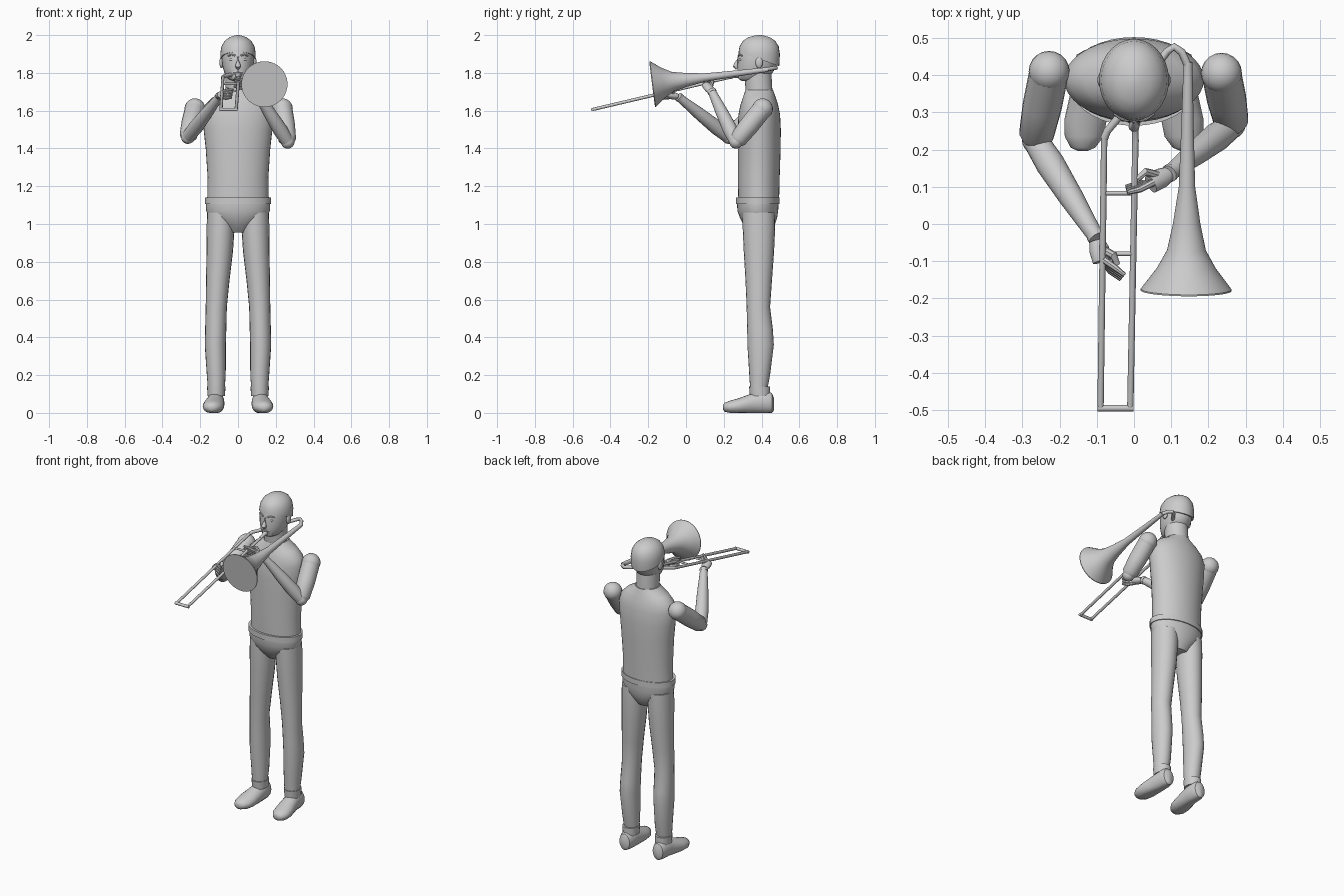
import bpy, bmesh
from math import cos, sin, pi, radians
from mathutils import Vector

old = bpy.data.objects.get("Cube")
if old:
    bpy.data.objects.remove(old, do_unlink=True)

grey = bpy.data.materials.new("plain grey")
grey.use_nodes = True
grey.diffuse_color = (0.6, 0.6, 0.6, 1)
grey.node_tree.nodes["Principled BSDF"].inputs["Base Color"].default_value = (0.6, 0.6, 0.6, 1)


def finish(name, bm, angle=40):
    bmesh.ops.recalc_face_normals(bm, faces=bm.faces)
    me = bpy.data.meshes.new(name)
    bm.to_mesh(me)
    bm.free()
    me.materials.append(grey)
    me.shade_smooth()
    me.set_sharp_from_angle(angle=radians(angle))
    ob = bpy.data.objects.new(name, me)
    bpy.context.collection.objects.link(ob)
    return ob


def skin(rings):
    """Bridge equal rings of points into a capped solid."""
    bm = bmesh.new()
    loops = [[bm.verts.new(p) for p in ring] for ring in rings]
    n = len(loops[0])
    for a, b in zip(loops, loops[1:]):
        for i in range(n):
            j = (i + 1) % n
            bm.faces.new((a[i], a[j], b[j], b[i]))
    bm.faces.new(loops[0])
    bm.faces.new(loops[-1])
    return bm


def ellipse(c, u, v, n):
    return [Vector(c) + u * cos(2 * pi * i / n) + v * sin(2 * pi * i / n) for i in range(n)]


X, Y, Z = Vector((1, 0, 0)), Vector((0, 1, 0)), Vector((0, 0, 1))


def stack(secs, x=0, n=28):
    """Elliptical sections (x, y, z, half width, half depth) along z."""
    return skin([ellipse((x + s[0], s[1], s[2]), X * s[3], Y * s[4], n) for s in secs])


def tube(name, pts, radii, n=12, flat=1.0, angle=40):
    """Round rod through points; flat squashes it vertically."""
    pts = [Vector(p) for p in pts]
    if not isinstance(radii, (list, tuple)):
        radii = [radii] * len(pts)
    rings = []
    for i, (p, r) in enumerate(zip(pts, radii)):
        d = (pts[min(i + 1, len(pts) - 1)] - pts[max(i - 1, 0)]).normalized()
        u = d.cross(Z if abs(d.z) < 0.95 else Y).normalized()
        rings.append(ellipse(p, u * r, u.cross(d) * r * flat, n))
    return finish(name, skin(rings), angle)


def ball(name, c, r, scale=(1, 1, 1)):
    bm = bmesh.new()
    bmesh.ops.create_uvsphere(bm, u_segments=20, v_segments=12, radius=r)
    bmesh.ops.scale(bm, vec=scale, verts=bm.verts)
    bmesh.ops.translate(bm, vec=c, verts=bm.verts)
    return finish(name, bm)


# torso, belt, hips
finish("torso", stack([
    (0, .385, 1.13, .163, .108), (0, .385, 1.25, .161, .111), (0, .388, 1.4, .171, .113),
    (0, .388, 1.5, .182, .114), (0, .388, 1.58, .188, .11), (0, .388, 1.63, .175, .1),
    (0, .388, 1.67, .135, .087), (0, .388, 1.695, .09, .078), (0, .388, 1.71, .073, .073)], n=36))
finish("belt", stack([(0, .38, 1.105, .175, .116), (0, .38, 1.14, .175, .116)], n=36))
finish("hips", stack([
    (0, .392, .955, .065, .05), (0, .388, .99, .09, .08), (0, .384, 1.03, .15, .098),
    (0, .38, 1.07, .169, .108), (0, .38, 1.11, .17, .11)], n=36))

# neck, head, hair
finish("neck", stack([(0, .39, 1.66, .068, .07), (0, .38, 1.8, .066, .072)]))
finish("head", stack([
    (0, .335, 1.757, .03, .04), (0, .347, 1.768, .052, .068), (0, .365, 1.8, .072, .092),
    (0, .375, 1.83, .081, .103), (0, .382, 1.87, .086, .108), (0, .385, 1.92, .086, .105),
    (0, .385, 1.96, .07, .088), (0, .385, 1.985, .035, .045)]))
hair = stack([
    (0, .385, 1.8, .086, .104), (0, .386, 1.85, .092, .109), (0, .387, 1.9, .094, .11),
    (0, .387, 1.94, .088, .104), (0, .387, 1.97, .07, .085), (0, .387, 1.988, .046, .058),
    (0, .387, 1.998, .018, .023), (0, .387, 2, .004, .005)])
cut = bmesh.ops.bisect_plane(hair, geom=hair.verts[:] + hair.edges[:] + hair.faces[:],
                             plane_co=(0, .27, 1.915), plane_no=(0, .36, 1), clear_inner=True)
bmesh.ops.holes_fill(hair, edges=[e for e in hair.edges if e.is_boundary])
finish("hair", hair)

# face
tube("nose", [(0, .278, 1.885), (0, .266, 1.85), (0, .262, 1.835), (0, .272, 1.824)],
     [.006, .011, .015, .01], 10)
for s, side in ((1, "left"), (-1, "right")):
    ball(side + "_eye", (s * .033, .29, 1.87), .012, (1.1, .7, .6))
    tube(side + "_brow", [(s * .015, .278, 1.891), (s * .033, .283, 1.897), (s * .053, .297, 1.891)], .005, 8)
    ball(side + "_ear", (s * .088, .387, 1.855), .03, (.35, .65, 1))
for z in (1.794, 1.803):
    tube("lip", [(-.025, .283, z), (0, .272, z), (.025, .283, z)], .006, 8)

# legs, cuffs, shoes
for s, side in ((1, "left"), (-1, "right")):
    finish(side + "_leg", stack([
        (0, .385, .12, .044, .045), (0, .39, .2, .05, .055), (s * .005, .395, .36, .056, .07),
        (s * .003, .392, .44, .056, .068), (0, .383, .56, .056, .062), (-s * .008, .385, .7, .062, .07),
        (-s * .018, .386, .85, .07, .08), (-s * .023, .386, .98, .074, .086),
        (-s * .025, .385, 1.06, .074, .086)], s * .115, 20))
    finish(side + "_cuff", stack([(0, .392, .09, .046, .054), (0, .39, .14, .049, .056)], s * .115, 20))
    rings = []
    for y, dx, z, a, b in ((.196, .02, .03, .012, .012), (.205, .019, .03, .033, .024),
                           (.235, .016, .031, .052, .034), (.28, .012, .036, .057, .042),
                           (.33, .006, .045, .052, .051), (.38, 0, .054, .046, .059),
                           (.43, 0, .056, .045, .06), (.455, 0, .052, .036, .052),
                           (.467, 0, .045, .015, .03)):
        ring = ellipse((s * (.118 + dx), y, z), X * a, Z * b, 20)
        for p in ring:
            p.z = max(p.z, 0)
        rings.append(ring)
    finish(side + "_shoe", skin(rings))


# arms
def arm(side, shoulder, elbow, wrist):
    a, e, w = Vector(shoulder), Vector(elbow), Vector(wrist)
    ball(side + "_shoulder", a, .055)
    tube(side + "_upper_arm", [a, a.lerp(e, .5), a.lerp(e, .92), e], [.053, .053, .047, .036], 20)
    ball(side + "_elbow", e, .036)
    tube(side + "_forearm", [e, e.lerp(w, .25), e.lerp(w, .6), w], [.034, .039, .033, .022], 18)
    tube(side + "_wrist", [w, w + (w - e).normalized() * .015], .024, 16)


def hand(side, wrist, knuckles, tips, thumb):
    """Palm, four bent fingers stacked in height, and a thumb."""
    w, k, t = Vector(wrist), Vector(knuckles), Vector(tips)
    tube(side + "_palm", [w, w.lerp(k, .4), k], [.02, .027, .026], 14, .75)
    for i in range(4):
        up = Z * (.014 * (1.5 - i))
        across = (t - k).cross(Z).normalized() * (.005 * (i - 1.5))
        tube(side + "_finger", [w.lerp(k, .85) + up * .7, k.lerp(t, .5) + up + across, t + up + across],
             [.01, .009, .006], 8)
    tube(side + "_thumb", [w.lerp(k, .3), thumb, Vector(thumb).lerp(t, .4)], [.012, .011, .008], 8)


arm("right", (-.228, .41, 1.61), (-.265, .225, 1.46), (-.105, -.03, 1.665))
arm("left", (.235, .405, 1.61), (.263, .265, 1.435), (.1, .14, 1.695))
hand("right", (-.1, -.045, 1.675), (-.085, -.1, 1.685), (-.03, -.143, 1.69), (-.055, -.085, 1.715))
hand("left", (.095, .135, 1.7), (.045, .108, 1.735), (-.02, .092, 1.75), (.03, .14, 1.755))


# slide of the instrument
def at(x, y):
    return (x, y, 1.605 + .235 * (y + .5))


tube("slide_right_tube", [at(-.09, -.497), at(-.08, .235)], .0085)
tube("slide_left_tube", [at(-.01, -.497), at(.004, .235)], .0085)
tube("slide_end_bow", [at(-.098, -.495), at(-.002, -.495)], .009)
for x0, x1, y in ((-.083, .002, .083), (-.085, -.002, -.08)):
    tube("slide_brace", [at(x0, y), at(x1, y)], .006)
tube("mouthpiece", [at(.004, .22), at(.003, .25), at(.002, .275)], [.009, .009, .016])

# neck pipe, tuning bow and bell
tube("neck_pipe", [at(-.08, .23), (-.072, .25, 1.783), (-.04, .288, 1.79), (.09, .465, 1.825),
                   (.108, .476, 1.826), (.128, .462, 1.825), (.145, .425, 1.818)], .0105)


def bell_point(y):
    return (.14 + .005 * (y + .18) / .6, y, 1.74 + .127 * (y + .18))


tube("bell", [bell_point(y) for y in (.435, .25, .1, .0, -.07, -.12, -.175, -.179)],
     [.012, .017, .022, .037, .052, .08, .122, .122], 40, angle=35)
